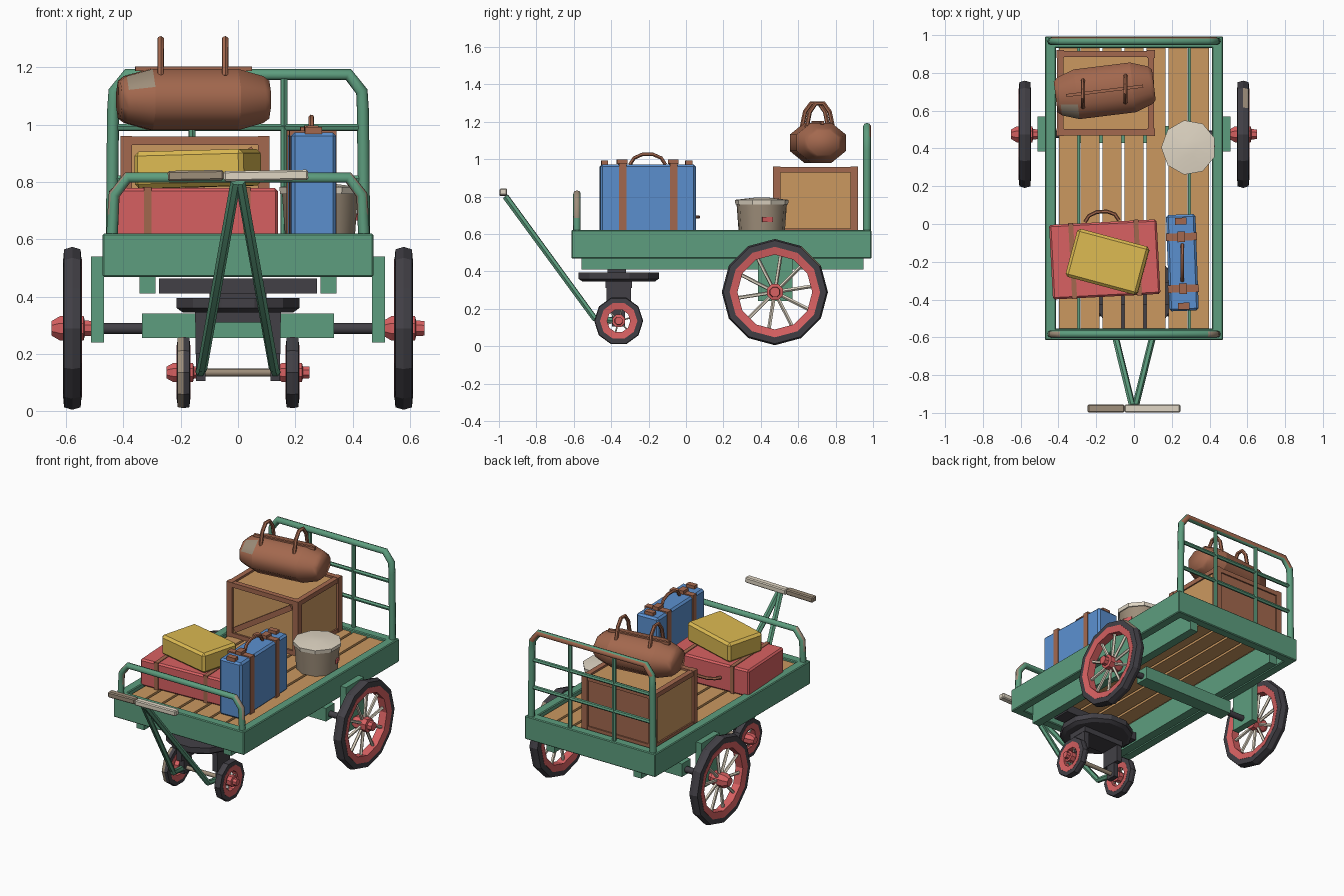
import bpy, bmesh, math
from mathutils import Vector

if "Cube" in bpy.data.objects:
    bpy.data.objects.remove(bpy.data.objects["Cube"])


def material(name, r, g, b):
    m = bpy.data.materials.new(name)
    lin = [((c / 255 + 0.055) / 1.055) ** 2.4 for c in (r, g, b)]
    m.diffuse_color = (*lin, 1)
    m.use_nodes = True
    m.node_tree.nodes["Principled BSDF"].inputs["Base Color"].default_value = m.diffuse_color
    return m


GREEN = material("green paint", 93, 157, 126)
WOOD = material("tan wood", 203, 152, 96)
BROWN = material("brown leather", 163, 104, 78)
BLUE = material("blue case", 91, 144, 207)
RED = material("red paint", 216, 97, 98)
YELLOW = material("yellow case", 220, 186, 82)
DARK = material("dark iron", 66, 64, 70)
CREAM = material("cream", 224, 214, 196)
TAUPE = material("taupe", 158, 142, 122)


def finish(name, bm, mat, angle=35):
    bmesh.ops.recalc_face_normals(bm, faces=bm.faces)
    me = bpy.data.meshes.new(name)
    bm.to_mesh(me)
    bm.free()
    me.materials.append(mat)
    me.shade_smooth()
    me.set_sharp_from_angle(angle=math.radians(angle))
    ob = bpy.data.objects.new(name, me)
    bpy.context.collection.objects.link(ob)
    return ob


def paint(ob, mat, test):
    """Recolour the faces whose centre and normal pass a test."""
    ob.data.materials.append(mat)
    for f in ob.data.polygons:
        if test(f.center, f.normal):
            f.material_index = len(ob.data.materials) - 1


def box(name, lo, hi, mat, turn=0, bevel=0, pivot=None):
    """Box between two corners, turned about a vertical axis through its pivot."""
    lo, hi = Vector(lo), Vector(hi)
    c, s = (lo + hi) / 2, hi - lo
    p = Vector(pivot) if pivot else c
    bm = bmesh.new()
    bmesh.ops.create_cube(bm, size=1)
    bmesh.ops.scale(bm, vec=s, verts=bm.verts)
    if bevel:
        bmesh.ops.bevel(bm, geom=bm.edges[:], offset=bevel, segments=1, affect='EDGES')
    bmesh.ops.translate(bm, vec=c - p, verts=bm.verts)
    ob = finish(name, bm, mat, 20)
    ob.location = p
    ob.rotation_euler.z = math.radians(turn)
    return ob


def tube(name, pts, r, mat, sides=8):
    """Round bar swept along a path."""
    pts = [Vector(p) for p in pts]
    bm = bmesh.new()
    rings = []
    n = None
    for i, p in enumerate(pts):
        a = (p - pts[i - 1]).normalized() if i else None
        b = (pts[i + 1] - p).normalized() if i < len(pts) - 1 else None
        t = ((a or b) + (b or a)).normalized()
        if n is None:
            n = t.cross(Vector((0.1, 0.2, 1)) if abs(t.z) < 0.9 else Vector((1, 0.1, 0)))
        n = (n - t * n.dot(t)).normalized()
        m = t.cross(n)
        rings.append([bm.verts.new(p + r * (n * math.cos(k * math.tau / sides) + m * math.sin(k * math.tau / sides)))
                      for k in range(sides)])
    for q, s in zip(rings, rings[1:]):
        for k in range(sides):
            bm.faces.new((q[k], q[(k + 1) % sides], s[(k + 1) % sides], s[k]))
    bm.faces.new(rings[0])
    bm.faces.new(rings[-1])
    return finish(name, bm, mat, 50)


def lathe(name, centre, profile, mat, n=12, axis='X', closed=False, angle=20, phase=0.5):
    """Spin (along, radius) points about an axis; closed makes a ring."""
    bm = bmesh.new()
    rings = []
    for a, r in profile:
        ring = []
        for k in range(n):
            t = (k + phase) * math.tau / n
            u, v = r * math.cos(t), r * math.sin(t)
            ring.append(bm.verts.new((a, u, v) if axis == 'X' else (u, v, a)))
        rings.append(ring)
    for q, s in zip(rings, rings[1:] + rings[:1] if closed else rings[1:]):
        for k in range(n):
            bm.faces.new((q[k], q[(k + 1) % n], s[(k + 1) % n], s[k]))
    if not closed:
        bm.faces.new(rings[0])
        bm.faces.new(rings[-1])
    ob = finish(name, bm, mat, angle)
    ob.location = centre
    return ob


# Deck: rim beams, planks and long rails
for s in (-1, 1):
    box("side_beam", (s * .442 - .03, -.613, .468), (s * .442 + .03, .992, .62), GREEN, bevel=.005)
    box("under_rail", (s * .315 - .028, -.56, .41), (s * .315 + .028, .95, .56), GREEN)
for y in (-.583, .962):
    box("end_beam", (-.44, y - .03, .468), (.44, y + .03, .62), GREEN, bevel=.005)
for i in range(7):
    x = (i - 3) * .116
    box("plank", (x - .05, -.555, .558), (x + .05, .935, .604), WOOD)


# End rails with worn paint
def hoop(name, y, top, r):
    return tube(name, [(-.44, y, .6), (-.436, y, top - .13), (-.432, y, top - .06), (-.385, y, top), (.385, y, top),
                       (.432, y, top - .06), (.436, y, top - .13), (.44, y, .6)], r, GREEN)

paint(hoop("front_rail", -.583, .815, .02), TAUPE, lambda c, n: c.z > .69 and abs(n.x) > .6)
paint(hoop("rear_rail", .968, 1.175, .021), BROWN, lambda c, n: c.z > 1.14 and n.y > .6)
for z in (.81, .99):
    tube("rear_crossbar", [(-.43, .968, z), (.43, .968, z)], .013, GREEN, 6)
for x in (-.16, .16):
    tube("rear_upright", [(x, .968, .6), (x, .968, 1.175)], .013, GREEN, 6)


def wheel(x, y, z, R, w, rim, inner, hub, hub_r, spokes, n):
    """Tyre, rim, spokes and hub, centred on x."""
    c = (x, y, z)
    tyre = lathe("tyre", c, [(-w, rim), (-w * .9, R * .97), (0, R), (w * .9, R * .97), (w, rim)], DARK, n,
                 closed=True, phase=0)
    lathe("wheel_rim", c, [(-w * .8, inner), (-w * 1.03, rim + .002), (w * 1.03, rim + .002), (w * .8, inner)],
          RED, n, closed=True, phase=0)
    lathe("hub", c, [(-hub, hub_r * .6), (-hub * .6, hub_r), (hub * .55, hub_r), (hub * .6, hub_r * .65),
                     (hub, hub_r * .6)], RED, 8)
    for k in range(spokes):
        t = (k + .25) * math.tau / spokes
        d = Vector((0, math.cos(t), math.sin(t)))
        tube("spoke", [Vector(c) + d * hub_r * .7, Vector(c) + d * (inner + .01)], R * .036, CREAM, 5)
    return tyre


# Rear wheels and axle
for s in (-1, 1):
    tyre = wheel(s * .578, .475, .289, .284, .032, .24, .2, .072, .046, 10, 12)
    if s > 0:  # worn patch on the tread
        paint(tyre, TAUPE, lambda c, n: abs(n.x) < .5 and c.x > 0 and c.y > .1 and c.z > .15 and n.y > .5)
    box("axle_bracket", (s * .49 - .022, .385, .24), (s * .49 + .022, .57, .54), GREEN)
tube("rear_axle", [(-.56, .475, .288), (.56, .475, .288)], .02, DARK)
box("rear_axle_beam", (-.335, .43, .255), (.335, .52, .34), GREEN)

# Turntable, fork and front wheels
box("bolster", (-.275, -.43, .41), (.275, -.31, .462), DARK)
box("bolster_spacer", (-.1, -.42, .39), (.1, -.32, .415), DARK)
lathe("turntable", (0, -.36, 0), [(.345, .2), (.36, .222), (.395, .222)], DARK, 12, 'Z')
box("fork_top", (-.15, -.43, .31), (.15, -.29, .35), DARK)
for s in (-1, 1):
    box("fork_leg", (s * .13 - .018, -.425, .2), (s * .13 + .018, -.295, .33), DARK)
    box("fork_foot", (s * .13 - .016, -.395, .105), (s * .13 + .016, -.325, .21), DARK)
    tyre = wheel(s * .19, -.36, .135, .131, .023, .098, .062, .06, .036, 6, 10)
    if s < 0:  # worn tread
        paint(tyre, TAUPE, lambda c, n: c.x < 0 and n.y < -.3 and abs(n.x) < .5)
tube("front_axle", [(-.2, -.36, .135), (.2, -.36, .135)], .014, TAUPE)

# Pull handle, its grip worn at one end
for s in (-1, 1):
    tube("draw_bar", [(s * .132, -.37, .135), (s * .125, -.49, .15), (s * .008, -.965, .8)], .018, GREEN, 6)
for x0, x1, mat in ((-.245, -.05, TAUPE), (-.05, .245, CREAM)):
    grip = box("pull_grip", (x0, -.998, .804), (x1, -.956, .84), mat, bevel=.006)
    grip.rotation_euler.y = math.radians(-1)

# Crate with framed edges and a brace
X0, X1, Y0, Y1, Z0, Z1 = -.41, .11, .465, .92, .6, .96
crate = box("crate_body", (X0 + .012, Y0 + .015, Z0), (X1 - .012, Y1 - .012, Z1 - .015), WOOD)
paint(crate, BROWN, lambda c, n: n.y > .9)
for x in (X0, X1 - .04):
    for y in (Y0, Y1 - .04):
        box("crate_post", (x, y, Z0), (x + .04, y + .04, Z1), BROWN)
    for z in (Z0, Z1 - .032):
        box("crate_side_bar", (x + .003, Y0 + .04, z), (x + .037, Y1 - .04, z + .03), BROWN)
for y in (Y0, Y1 - .04):
    for z in (Z0, Z1 - .032):
        box("crate_end_bar", (X0 + .04, y + .003, z), (X1 - .04, y + .037, z + .03), BROWN)
brace = box("crate_brace", (-.393, Y0 + .004, .763), (.093, Y0 + .03, .797), BROWN)
brace.rotation_euler.y = -math.radians(32)


# Duffel bag with a patch on one corner
def arch(name, a, b, height, r, mat):
    """Carrying handle standing between two points."""
    a, b = Vector(a), Vector(b)
    h = Vector(height)
    return tube(name, [a, a.lerp(b, .12) + h * .65, a.lerp(b, .35) + h, a.lerp(b, .65) + h,
                       a.lerp(b, .88) + h * .65, b], r, mat, 6)

bag = lathe("duffel_bag", (-.155, .705, 1.087), [(-.262, .66), (-.24, .82), (-.15, 1.07), (.15, 1.07), (.24, .82),
                                                (.262, .66)], BROWN, 8, angle=50)
paint(bag, TAUPE, lambda c, n: -.22 < c.x < -.15 and c.y < -.4 and .4 < c.z < .8)
bag.scale = (1, .134, .108)
bag.rotation_euler.z = math.radians(7)
box("duffel_zip", (-.36, .697, 1.186), (.05, .713, 1.203), BROWN, 7)
for x, y in ((-.27, .69), (-.045, .715)):
    arch("duffel_handle", (x, y - .07, 1.17), (x, y + .07, 1.17), (0, 0, .128), .012, BROWN)

# Red suitcase with straps, lying flat
P = (-.155, -.185, .69)
box("red_suitcase", (-.44, -.385, .604), (.13, .01, .778), RED, 3, .01, P)
for x in (-.325, .02):
    box("red_case_strap", (x - .013, -.389, .604), (x + .013, .014, .782), BROWN, 3, 0, P)
arch("red_case_handle", (-.26, .01, .69), (-.08, .02, .69), (0, .05, 0), .01, BROWN)

# Yellow case
yellow = box("yellow_case", (-.337, -.332, .782), (.057, -.068, .91), YELLOW, -15, .015)
yellow.rotation_euler.y = math.radians(-1.5)

# Blue suitcase with straps, standing upright
P = (.256, -.2, .79)
box("blue_suitcase", (.178, -.46, .604), (.334, .05, .972), BLUE, 2, .012, P)
for y in (-.342, -.068):
    box("blue_case_strap", (.174, y - .02, .604), (.338, y + .02, .979), BROWN, 2, 0, P)
    box("blue_case_buckle", (.235, y - .028, .975), (.275, y + .028, .997), BROWN, 2, 0, P)
for y in (-.435, .015):
    box("blue_case_corner", (.225, y - .018, .965), (.285, y + .018, .992), BROWN, 2, 0, P)
arch("blue_case_handle", (.256, -.3, .97), (.256, -.11, .97), (0, 0, .055), .01, BROWN)

# Round hat box with a red label
lathe("hat_box", (.29, .405, 0), [(.604, .125), (.765, .137)], TAUPE, 9, 'Z', angle=50)
lathe("hat_box_lid", (.29, .405, 0), [(.758, .143), (.782, .146), (.794, .04)], CREAM, 9, 'Z', angle=20)
box("hat_box_label", (.412, .405, .665), (.42, .465, .69), RED, 20)
